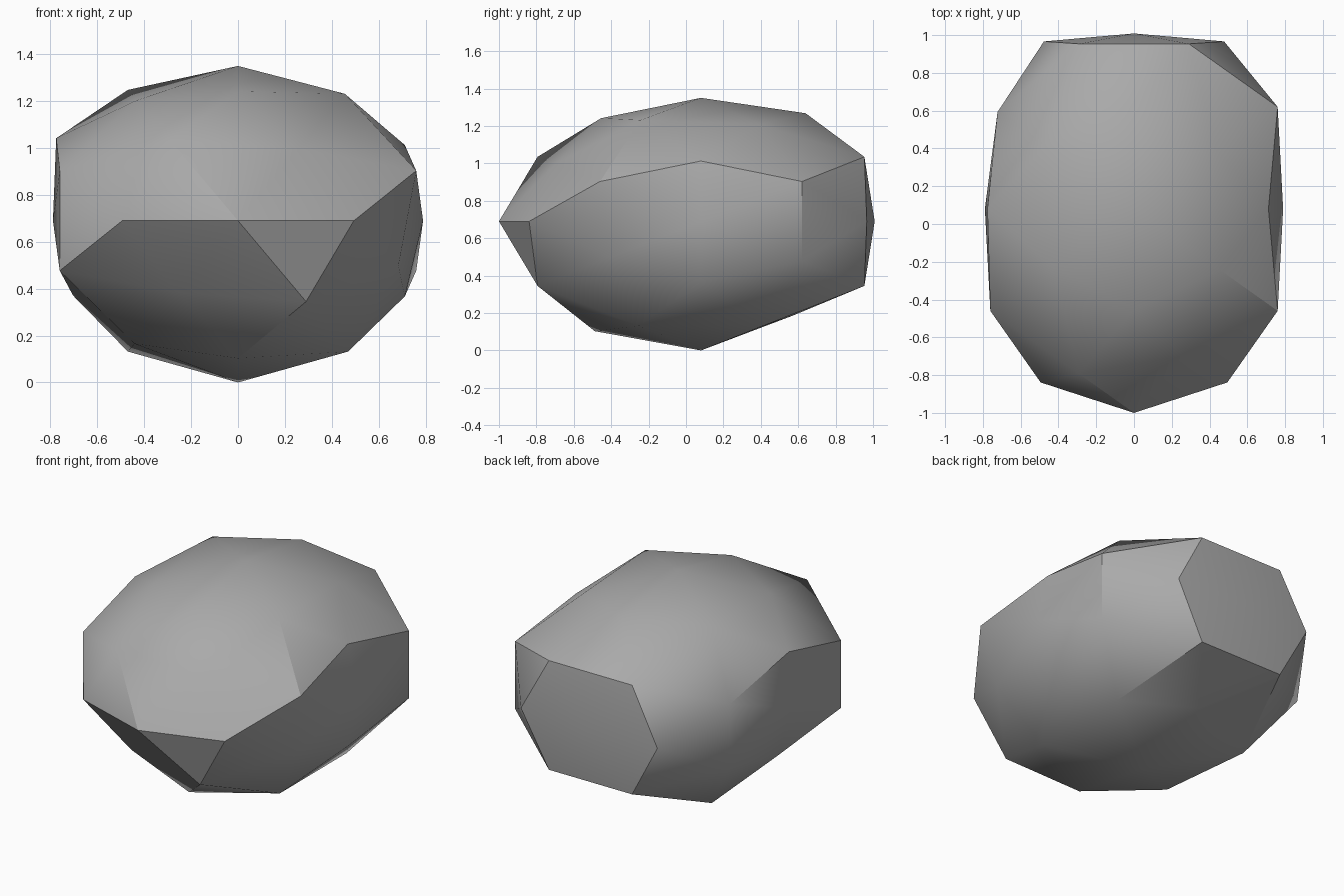
import bpy, bmesh, math
from itertools import product
from mathutils import Vector

if "Cube" in bpy.data.objects:
    bpy.data.objects.remove(bpy.data.objects["Cube"])

# Stone colour
stone = bpy.data.materials.new("stone_grey")
stone.use_nodes = True
grey = (0.4, 0.4, 0.4, 1)
stone.diffuse_color = grey
stone.node_tree.nodes["Principled BSDF"].inputs["Base Color"].default_value = grey

# Unit geodesic ball: corners and edge midpoints of an icosahedron
phi = (1 + math.sqrt(5)) / 2
points = set()
for base in [(1, 0, 0), (1, phi, 0), (1 / phi, phi, 1)]:
    for signs in product((-1, 1), repeat=3):
        v = Vector([b * s for b, s in zip(base, signs)]).normalized()
        for turn in range(3):
            points.add(tuple(round(v[(i + turn) % 3], 4) + 0.0 for i in range(3)))

bm = bmesh.new()
for p in sorted(points):
    bm.verts.new(p)
bmesh.ops.convex_hull(bm, input=bm.verts[:])

# Chips: direction of a corner and how far it is pushed in
chips = [
    ((1, 0, 0), .84), ((-1, 0, 0), .84), ((0, 1, 0), .86), ((0, 0, 1), .957),
    ((0, -.53, .85), .94), ((0, .53, .85), .985), ((0, .53, -.85), .86),
    ((.85, 0, .53), .89), ((.85, 0, -.53), .89), ((-.85, 0, -.53), .88), ((-.85, 0, .53), .97),
    ((.53, .85, 0), .965), ((-.53, .85, 0), .965),
    ((.3, -.8, .5), .89), ((-.3, -.8, -.5), .89), ((.8, -.5, -.3), .9),
    ((-.8, .5, .3), .95), ((-.8, .5, -.3), .95),
    ((-.5, -.3, .8), .92), ((.5, -.3, .8), .97), ((.5, .3, .8), .93), ((-.5, -.3, -.8), .94),
]
bm.verts.ensure_lookup_table()
start = [v.co.copy() for v in bm.verts]
for direction, depth in chips:
    d = Vector(direction)
    i = min(range(len(start)), key=lambda k: (start[k] - d).length)
    bm.verts[i].co = start[i] * depth

# Stretch into a long, low boulder standing on the floor
for v in bm.verts:
    v.co = Vector((v.co.x * .94, v.co.y * 1.08 + .08, v.co.z * .69 + .69))
bmesh.ops.recalc_face_normals(bm, faces=bm.faces[:])

mesh = bpy.data.meshes.new("boulder")
bm.to_mesh(mesh)
bm.free()
boulder = bpy.data.objects.new("boulder", mesh)
bpy.context.collection.objects.link(boulder)
mesh.materials.append(stone)

# Soft shading with sharp ridges
bpy.ops.object.select_all(action='DESELECT')
boulder.select_set(True)
bpy.context.view_layer.objects.active = boulder
bpy.ops.object.shade_smooth_by_angle(angle=math.radians(30))
